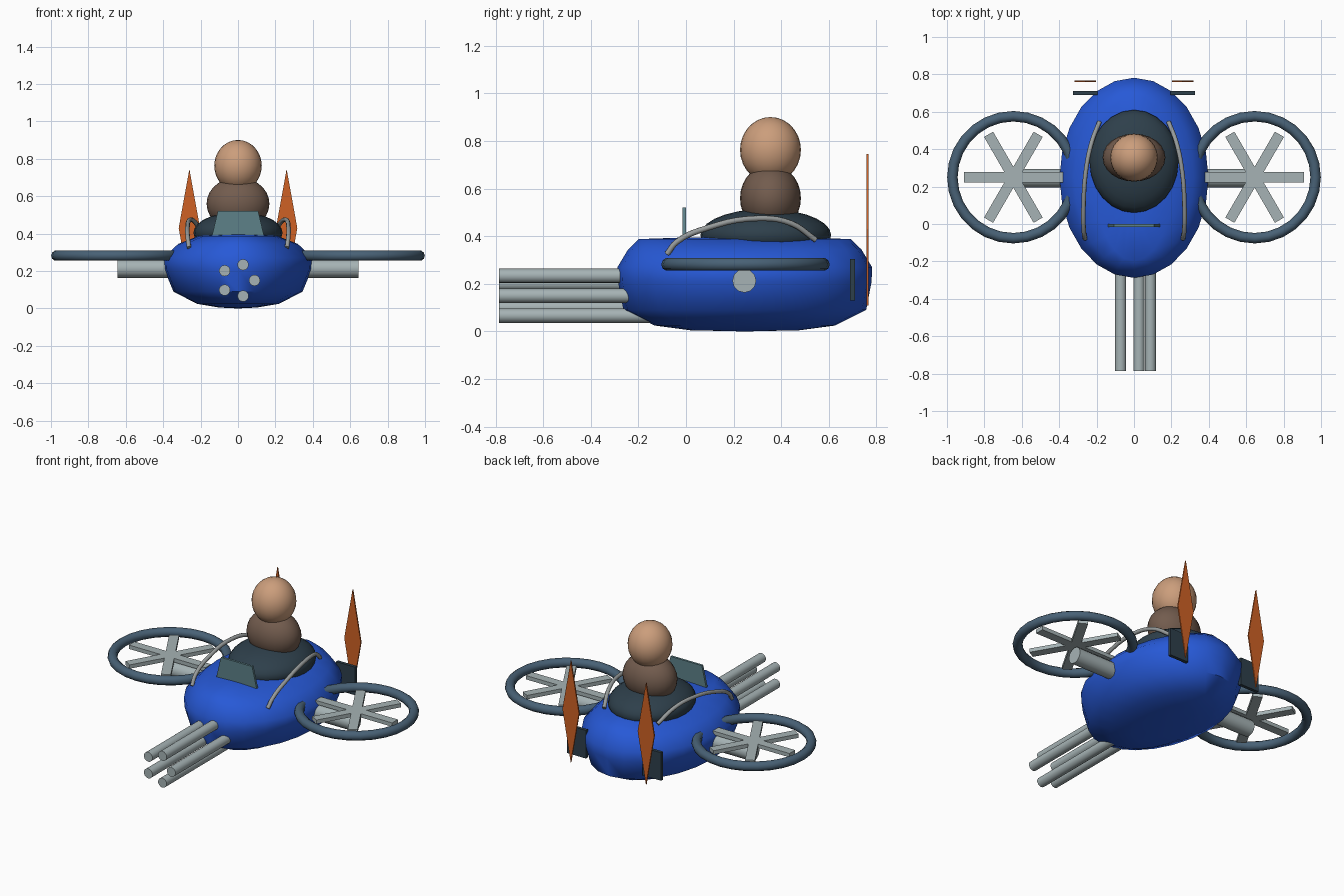
import bpy, bmesh, math
from mathutils import Matrix, Vector

if "Cube" in bpy.data.objects:
    bpy.data.objects.remove(bpy.data.objects["Cube"])


def mat(name, rgb):
    m = bpy.data.materials.new(name)
    m.diffuse_color = (*rgb, 1)
    m.use_nodes = True
    m.node_tree.nodes["Principled BSDF"].inputs["Base Color"].default_value = m.diffuse_color
    return m


BLUE = mat("hull blue", (0.02, 0.10, 0.68))
SLATE = mat("slate", (0.065, 0.12, 0.18))
DARK = mat("dark slate", (0.027, 0.05, 0.07))
GREY = mat("light grey", (0.38, 0.45, 0.46))
PIPE = mat("pipe grey", (0.31, 0.33, 0.33))
SKIN = mat("skin", (0.60, 0.34, 0.20))
BROWN = mat("brown", (0.17, 0.107, 0.076))
ORANGE = mat("orange", (0.62, 0.12, 0.018))
GLASS = mat("teal glass", (0.11, 0.22, 0.25))


def finish(name, bm, material, angle=None):
    bmesh.ops.recalc_face_normals(bm, faces=bm.faces[:])
    me = bpy.data.meshes.new(name)
    bm.to_mesh(me)
    bm.free()
    me.materials.append(material)
    ob = bpy.data.objects.new(name, me)
    bpy.context.collection.objects.link(ob)
    if angle:
        bpy.ops.object.select_all(action='DESELECT')
        bpy.context.view_layer.objects.active = ob
        ob.select_set(True)
        bpy.ops.object.shade_smooth_by_angle(angle=math.radians(angle))
    return ob


def ellipsoid(name, c, r, material, seg=24, rings=14):
    bm = bmesh.new()
    bmesh.ops.create_uvsphere(bm, u_segments=seg, v_segments=rings, radius=1,
                              matrix=Matrix.Translation(c) @ Matrix.Diagonal((*r, 1)))
    return finish(name, bm, material, 40)


def rod(name, a, b, r, material, seg):
    a, b = Vector(a), Vector(b)
    rot = (b - a).to_track_quat('Z', 'Y').to_matrix().to_4x4()
    bm = bmesh.new()
    bmesh.ops.create_cone(bm, cap_ends=True, segments=seg, radius1=r, radius2=r,
                          depth=(b - a).length,
                          matrix=Matrix.Translation((a + b) / 2) @ rot)
    return finish(name, bm, material, 50)


def plate(name, outline, y, thick, material):
    """Flat outline in x and z, extruded along y."""
    bm = bmesh.new()
    f = bm.faces.new([bm.verts.new((x, y - thick / 2, z)) for x, z in outline])
    ext = bmesh.ops.extrude_face_region(bm, geom=[f])["geom"]
    bmesh.ops.translate(bm, vec=(0, thick, 0),
                        verts=[v for v in ext if isinstance(v, bmesh.types.BMVert)])
    return finish(name, bm, material)


# Hull: stacked ellipses of (half width, half length, height)
CY = 0.247
bm = bmesh.new()
loops = []
N = 24
for hx, hy, z in [(0.10, 0.23, 0.005), (0.22, 0.38, 0.025), (0.345, 0.51, 0.09),
                  (0.395, 0.533, 0.21), (0.398, 0.535, 0.27), (0.32, 0.49, 0.345),
                  (0.21, 0.445, 0.388), (0.10, 0.25, 0.395)]:
    loops.append([bm.verts.new((hx * math.sin(2 * math.pi * i / N),
                                CY + hy * math.cos(2 * math.pi * i / N), z))
                  for i in range(N)])
for lo, hi in zip(loops, loops[1:]):
    for i in range(N):
        bm.faces.new((lo[i], lo[(i + 1) % N], hi[(i + 1) % N], hi[i]))
for loop, z in ((loops[0], 0.0), (loops[-1], 0.397)):
    tip = bm.verts.new((0, CY, z))
    for i in range(N):
        bm.faces.new((loop[i], loop[(i + 1) % N], tip))
finish("hull", bm, BLUE, 50)

# Cockpit and pilot
ellipsoid("cockpit", (0, 0.335, 0.405), (0.238, 0.275, 0.11), DARK)
ellipsoid("pilot_torso", (0, 0.355, 0.56), (0.168, 0.128, 0.142), BROWN)
ellipsoid("pilot_head", (0, 0.355, 0.763), (0.127, 0.128, 0.138), SKIN)

# Windshield
plate("windshield", [(-0.14, 0.385), (0.14, 0.385), (0.108, 0.52), (-0.108, 0.52)],
      -0.008, 0.014, GLASS)

# Five barrels in a ring at the nose
for i in range(5):
    a = 2 * math.pi * i / 5
    x, z = 0.088 * math.cos(a), 0.15 + 0.088 * math.sin(a)
    rod("barrel", (x, -0.785, z), (x, -0.02, z), 0.03, GREY, 14)

for s in (-1, 1):
    # Rotor guard ring
    bm = bmesh.new()
    R, r, M, K = 0.326, 0.028, 28, 10
    grid = []
    for i in range(M):
        a = 2 * math.pi * i / M
        row = []
        for j in range(K):
            b = 2 * math.pi * j / K
            d = R + r * math.cos(b)
            row.append(bm.verts.new((s * 0.645 + d * math.cos(a), 0.25 + d * math.sin(a),
                                     0.282 + r * math.sin(b))))
        grid.append(row)
    for i in range(M):
        for j in range(K):
            p, q, k = grid[i], grid[(i + 1) % M], (j + 1) % K
            bm.faces.new((p[j], q[j], q[k], p[k]))
    finish("rotor_ring", bm, SLATE, 50)

    # Rotor blades: three crossing bars
    bm = bmesh.new()
    for i in range(3):
        bmesh.ops.create_cube(bm, size=1, matrix=Matrix.Translation((s * 0.645, 0.25, 0.28))
                              @ Matrix.Rotation(math.radians(60 * i), 4, 'Z')
                              @ Matrix.Diagonal((0.53, 0.056, 0.024, 1)))
    finish("rotor_blades", bm, GREY)

    # Rotor support arm
    rod("rotor_arm", (s * 0.2, 0.245, 0.213), (s * 0.645, 0.245, 0.213), 0.05, GREY, 12)

    # Curved side rail
    cu = bpy.data.curves.new("side_rail", 'CURVE')
    cu.dimensions = '3D'
    cu.bevel_depth = 0.012
    cu.bevel_resolution = 2
    cu.use_fill_caps = True
    pts = [(0.262, -0.08, 0.325), (0.268, -0.04, 0.375), (0.27, 0.09, 0.435),
           (0.255, 0.30, 0.475), (0.225, 0.44, 0.455), (0.185, 0.545, 0.385)]
    sp = cu.splines.new('BEZIER')
    sp.bezier_points.add(len(pts) - 1)
    sp.resolution_u = 5
    for bp, (x, y, z) in zip(sp.bezier_points, pts):
        bp.co = (s * x, y, z)
        bp.handle_left_type = bp.handle_right_type = 'AUTO'
    cu.materials.append(PIPE)
    bpy.context.collection.objects.link(bpy.data.objects.new("side_rail", cu))

    # Rear exhaust plate and flame
    plate("exhaust_plate", [(s * 0.195, 0.13), (s * 0.325, 0.13),
                            (s * 0.325, 0.305), (s * 0.195, 0.305)], 0.70, 0.02, DARK)
    plate("flame", [(s * 0.26, 0.11), (s * 0.317, 0.43),
                    (s * 0.26, 0.745), (s * 0.203, 0.43)], 0.763, 0.008, ORANGE)
